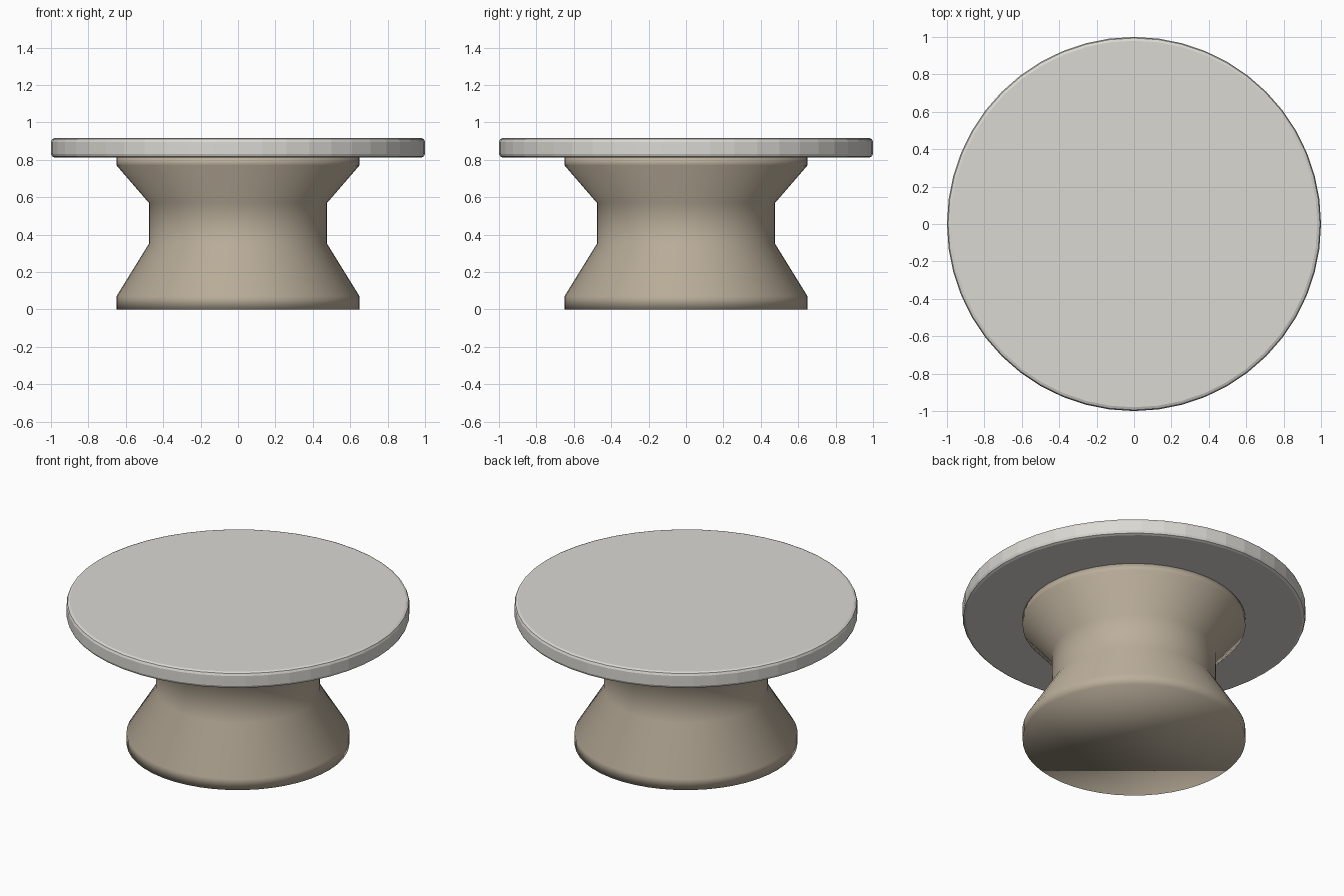
import bpy, bmesh
from math import cos, sin, pi

if "Cube" in bpy.data.objects:
    bpy.data.objects.remove(bpy.data.objects["Cube"])

SIDES = 48


def material(name, rgb):
    mat = bpy.data.materials.new(name)
    mat.diffuse_color = (*rgb, 1)
    mat.use_nodes = True
    mat.node_tree.nodes["Principled BSDF"].inputs["Base Color"].default_value = mat.diffuse_color
    return mat


def lathe(name, profile, mat, smooth):
    """Revolve (radius, z) points, listed bottom to top, into a capped solid."""
    bm = bmesh.new()
    rings = [[bm.verts.new((r * cos(2 * pi * i / SIDES), r * sin(2 * pi * i / SIDES), z))
              for i in range(SIDES)] for r, z in profile]
    for low, high in zip(rings, rings[1:]):
        for i in range(SIDES):
            j = (i + 1) % SIDES
            bm.faces.new((low[i], low[j], high[j], high[i]))
    bm.faces.new(rings[0][::-1])
    bm.faces.new(rings[-1])
    for f in bm.faces:
        f.smooth = smooth
    mesh = bpy.data.meshes.new(name)
    bm.to_mesh(mesh)
    bm.free()
    mesh.materials.append(mat)
    obj = bpy.data.objects.new(name, mesh)
    bpy.context.collection.objects.link(obj)
    return obj


# Waisted pedestal, smooth all over
lathe("pedestal",
      [(0.65, 0), (0.65, 0.07), (0.477, 0.35), (0.477, 0.57), (0.65, 0.77), (0.65, 0.812)],
      material("tan", (0.50, 0.43, 0.33)), True)

# Round table top with faceted rim and softened edges
top = lathe("table_top", [(1.0, 0.812), (1.0, 0.916)],
            material("pale_stone", (0.70, 0.69, 0.65)), False)
bevel = top.modifiers.new("rounded_edge", 'BEVEL')
bevel.width = 0.02
bevel.segments = 2
bevel.limit_method = 'ANGLE'
bevel.angle_limit = 1.0
